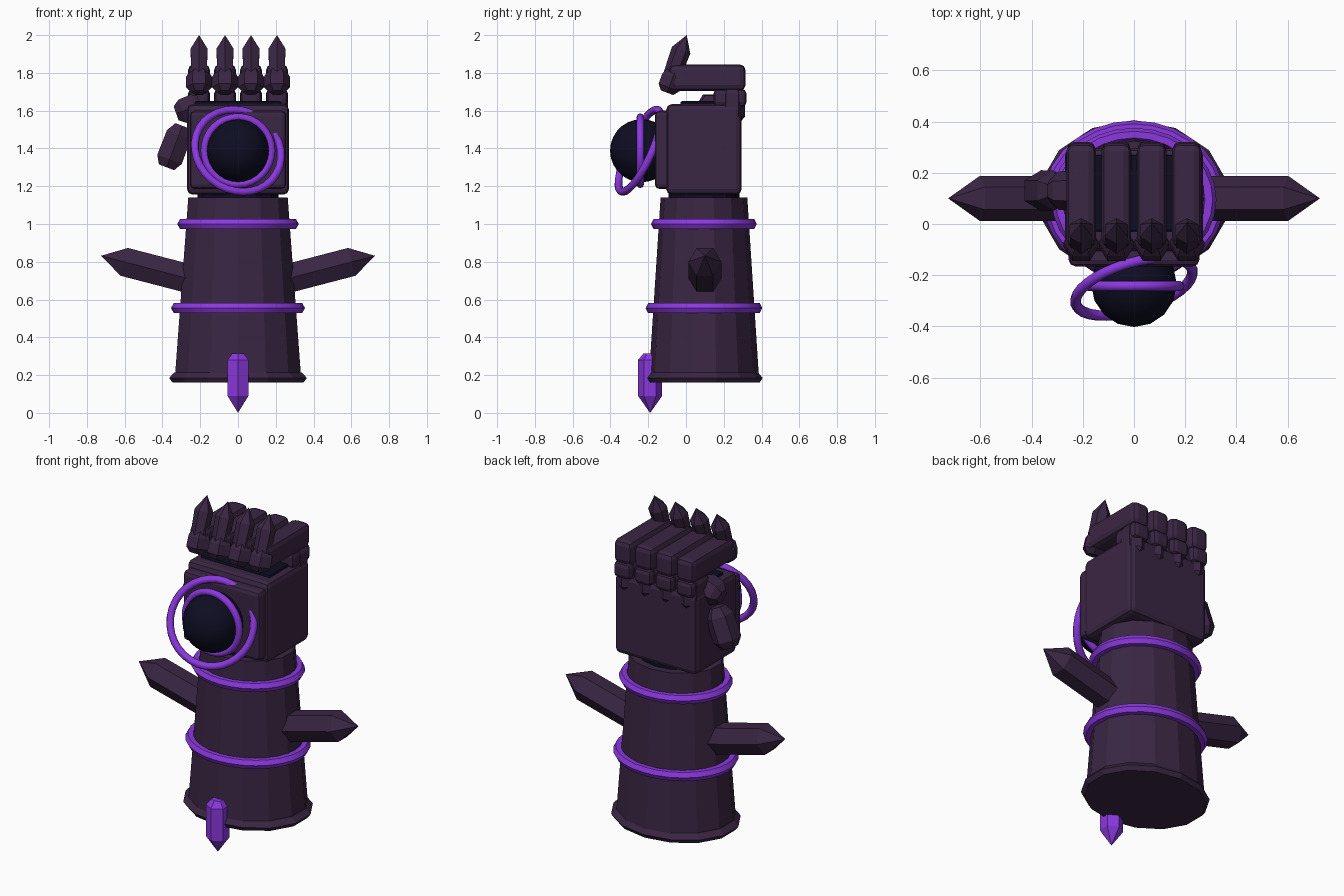
import bpy, bmesh, math
from mathutils import Vector

if "Cube" in bpy.data.objects:
    bpy.data.objects.remove(bpy.data.objects["Cube"], do_unlink=True)


def material(name, rgb):
    mat = bpy.data.materials.new(name)
    mat.use_nodes = True
    mat.diffuse_color = (*rgb, 1)
    mat.node_tree.nodes["Principled BSDF"].inputs["Base Color"].default_value = (*rgb, 1)
    return mat


ARMOR = material("dark plum armor", (0.042, 0.019, 0.056))
GLOW = material("bright violet", (0.26, 0.04, 0.74))
NAVY = material("midnight navy", (0.004, 0.004, 0.016))


def finish(name, bm, mat):
    bmesh.ops.recalc_face_normals(bm, faces=bm.faces)
    mesh = bpy.data.meshes.new(name)
    bm.to_mesh(mesh)
    bm.free()
    mesh.materials.append(mat)
    obj = bpy.data.objects.new(name, mesh)
    bpy.context.collection.objects.link(obj)
    return obj


def prism(name, start, axis, profile, mat, sides=6, corner=(0, 1, 0), squash=1):
    """Faceted solid along an axis; profile holds (distance, radius) pairs."""
    start, axis = Vector(start), Vector(axis).normalized()
    u = Vector(corner)
    u = (u - axis * u.dot(axis)).normalized()
    v = axis.cross(u)
    bm = bmesh.new()
    rings = []
    for dist, r in profile:
        centre = start + axis * dist
        if r == 0:
            rings.append([bm.verts.new(centre)])
            continue
        angles = [math.tau * i / sides for i in range(sides)]
        rings.append([bm.verts.new(centre + u * r * squash * math.cos(a) + v * r * math.sin(a))
                      for a in angles])
    for low, high in zip(rings, rings[1:]):
        for i in range(sides):
            j = (i + 1) % sides
            if len(high) == 1:
                bm.faces.new((low[i], low[j], high[0]))
            elif len(low) == 1:
                bm.faces.new((low[0], high[j], high[i]))
            else:
                bm.faces.new((low[i], low[j], high[j], high[i]))
    for ring in (rings[0], rings[-1]):
        if len(ring) > 1:
            bm.faces.new(ring)
    return finish(name, bm, mat)


def box(name, low, high, mat, bevel):
    low, high = Vector(low), Vector(high)
    bm = bmesh.new()
    bmesh.ops.create_cube(bm, size=1)
    for vert in bm.verts:
        vert.co = (low + high) / 2 + vert.co * (high - low)
    obj = finish(name, bm, mat)
    mod = obj.modifiers.new("bevel", "BEVEL")
    mod.width, mod.segments = bevel, 2
    return obj


def ring(name, centre, normal, major, minor, mat, segments, tube=6, squash=1):
    bpy.ops.mesh.primitive_torus_add(location=centre, major_radius=major, minor_radius=minor,
                                     major_segments=segments, minor_segments=tube)
    obj = bpy.context.object
    obj.name = name
    obj.rotation_euler = Vector(normal).to_track_quat("Z", "Y").to_euler()
    obj.scale.y = squash
    obj.data.materials.append(mat)
    return obj


# Forearm sleeve, cuff rim and glowing bands
ARM_Y = 0.095
UP = (0, 0, 1)
prism("forearm", (0, ARM_Y, 0.17), UP, [(0, 0.344), (0.97, 0.27)], ARMOR, 14, squash=0.85)
prism("cuff_rim", (0, ARM_Y, 0.16), UP,
      [(0, 0.355), (0.025, 0.374), (0.055, 0.345)], ARMOR, 14, squash=0.83)
for label, z, radius in (("lower", 0.555, 0.325), ("upper", 1.0, 0.292)):
    band = ring(label + "_band", (0, ARM_Y, z), UP, radius, 0.03, GLOW, 28, squash=0.87)
    bpy.ops.object.shade_smooth_by_angle(angle=math.radians(35))

# Wrist joint and palm
prism("wrist", (0, ARM_Y, 1.1), UP, [(0, 0.22), (0.1, 0.22)], NAVY, 14, squash=0.85)
box("palm", (-0.27, -0.105, 1.155), (0.27, 0.295, 1.635), ARMOR, 0.03)
box("palm_plate", (-0.255, -0.165, 1.185), (0.255, -0.08, 1.6), ARMOR, 0.025)
box("knuckle_pad", (-0.23, -0.03, 1.62), (0.23, 0.27, 1.65), NAVY, 0.01)

# Curled fingers with claws
CLAW = (0, 0.37, 1)
for i in range(4):
    x = (i - 1.5) * 0.1375
    n = str(i + 1)
    prism("finger_base_" + n, (x, 0.245, 1.53), UP,
          [(0, 0.035), (0.04, 0.068), (0.16, 0.068), (0.19, 0.05)], ARMOR)
    box("finger_knuckle_" + n, (x - 0.055, 0.145, 1.62), (x + 0.055, 0.32, 1.715), ARMOR, 0.025)
    box("finger_middle_" + n, (x - 0.058, -0.09, 1.705), (x + 0.058, 0.315, 1.845), ARMOR, 0.03)
    prism("finger_joint_" + n, (x, -0.1, 1.695), CLAW,
          [(0, 0.04), (0.03, 0.068), (0.09, 0.068), (0.13, 0.045)], ARMOR, corner=(1, 0, 0))
    prism("claw_" + n, (x, -0.085, 1.76), CLAW,
          [(0, 0.045), (0.17, 0.052), (0.256, 0)], ARMOR)

# Thumb
prism("thumb_base", (-0.2, 0.13, 1.63), (-1, 0, -0.35),
      [(0, 0.06), (0.03, 0.08), (0.1, 0.075), (0.135, 0.045)], ARMOR)
prism("thumb_tip", (-0.295, 0.13, 1.52), (-0.38, 0, -1),
      [(0, 0.045), (0.05, 0.078), (0.19, 0.08), (0.235, 0.05)], ARMOR)

# Side spikes on the forearm
for side, sign in (("left", 1), ("right", -1)):
    prism(side + "_spike", (sign * 0.2, 0.1, 0.695), (sign, 0, 0.26),
          [(0, 0.088), (0.415, 0.088), (0.543, 0)], ARMOR)

# Hanging crystal under the cuff
prism("cuff_crystal", (0, -0.19, 0), UP,
      [(0, 0), (0.09, 0.064), (0.28, 0.064), (0.315, 0.035)], GLOW)

# Orb with its two orbit rings
bpy.ops.mesh.primitive_uv_sphere_add(segments=16, ring_count=14, radius=0.167,
                                     location=(0, -0.235, 1.388))
orb = bpy.context.object
orb.name = "orb"
orb.data.materials.append(NAVY)
bpy.ops.object.shade_smooth_by_angle(angle=math.radians(35))
ring("inner_orbit", (0, -0.242, 1.388), (0, -1, 0), 0.178, 0.02, GLOW, 32, 8)
bpy.ops.object.shade_smooth_by_angle(angle=math.radians(50))
ring("outer_orbit", (0, -0.245, 1.388), (0.3, -1, 0.45), 0.237, 0.021, GLOW, 32, 8)
bpy.ops.object.shade_smooth_by_angle(angle=math.radians(50))
